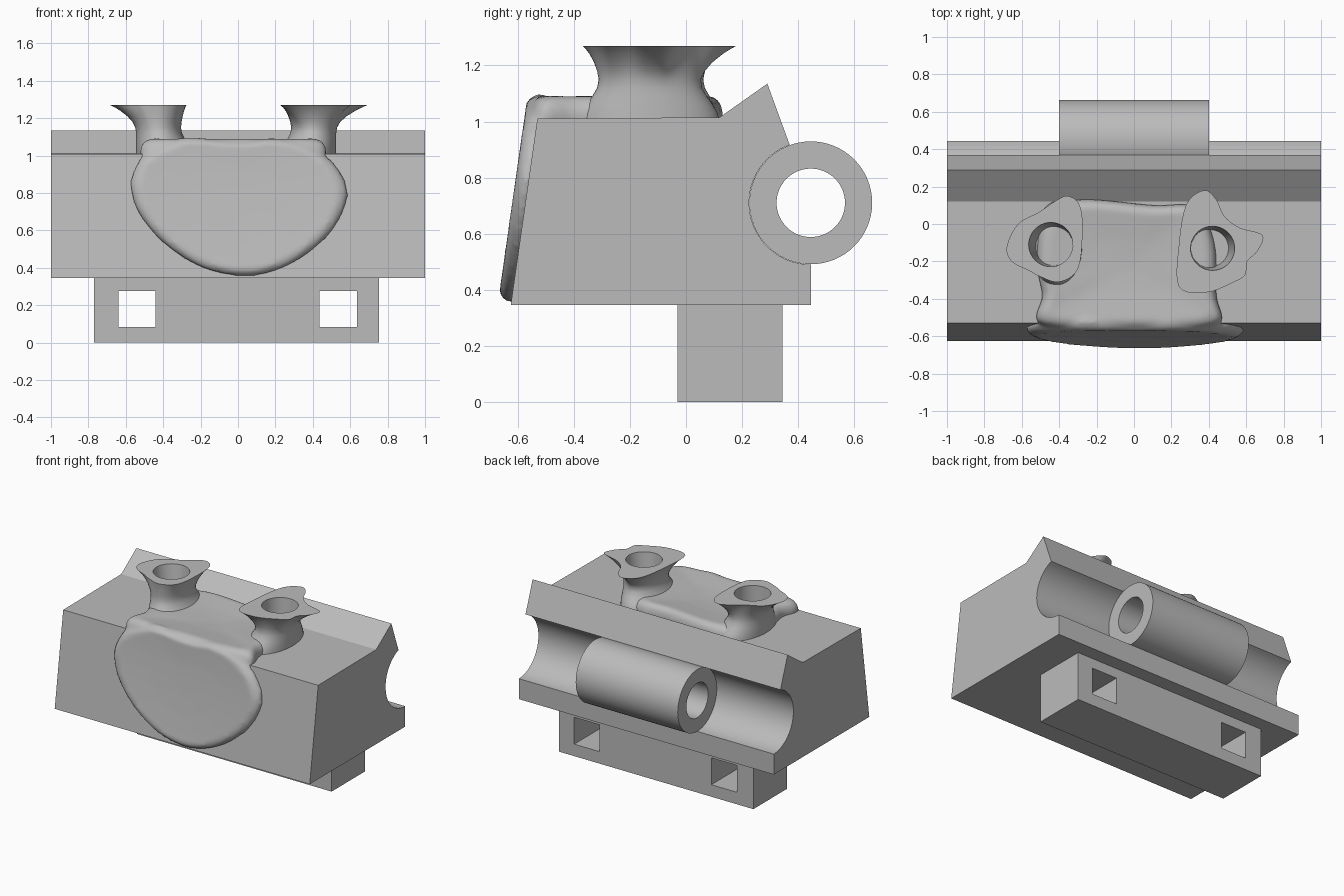
import bpy, bmesh, math
from mathutils import Vector

cube = bpy.data.objects.get("Cube")
if cube:
    bpy.data.objects.remove(cube, do_unlink=True)

GREY = (0.5, 0.5, 0.5, 1)
mat = bpy.data.materials.new("plain grey")
mat.use_nodes = True
mat.diffuse_color = GREY
mat.node_tree.nodes["Principled BSDF"].inputs["Base Color"].default_value = GREY


def finish(name, bm, smooth=None):
    """Turn a bmesh into a named, shaded object."""
    bmesh.ops.recalc_face_normals(bm, faces=bm.faces)
    mesh = bpy.data.meshes.new(name)
    bm.to_mesh(mesh)
    bm.free()
    mesh.materials.append(mat)
    ob = bpy.data.objects.new(name, mesh)
    bpy.context.collection.objects.link(ob)
    select(ob)
    if smooth:
        bpy.ops.object.shade_smooth_by_angle(angle=math.radians(smooth))
    return ob


def select(ob):
    bpy.ops.object.select_all(action="DESELECT")
    ob.select_set(True)
    bpy.context.view_layer.objects.active = ob


def loft(bm, rings, closed=False):
    """Skin a list of equal rings; cap the ends unless closed on itself."""
    loops = [[bm.verts.new(p) for p in ring] for ring in rings]
    n = len(loops[0])
    pairs = list(zip(loops, loops[1:])) + ([(loops[-1], loops[0])] if closed else [])
    for a, b in pairs:
        for i in range(n):
            j = (i + 1) % n
            bm.faces.new((a[i], a[j], b[j], b[i]))
    if not closed:
        bm.faces.new(loops[0])
        bm.faces.new(loops[-1])


def spline(points, steps=5):
    """Closed smooth curve through 2D points."""
    pts = [Vector(p) for p in points]
    n, out = len(pts), []
    for i in range(n):
        a, b, c, d = (pts[(i + k) % n] for k in (-1, 0, 1, 2))
        for s in range(steps):
            t = s / steps
            out.append(b + (c - a) * t / 2 + (a - 2.5 * b + 2 * c - d / 2) * t * t
                       + (1.5 * (b - c) + (d - a) / 2) * t ** 3)
    return out


def arc(radius, start, end, count):
    """Points on a circle round the hinge axis, as (y, z)."""
    angles = [math.radians(start + (end - start) * i / count) for i in range(count + 1)]
    return [(0.445 + radius * math.cos(a), 0.71 + radius * math.sin(a)) for a in angles]


# Main block with the hinge channel along its back
profile = [(-0.625, 0.345), (0.445, 0.345)] + arc(0.22, 270, 110, 32)
profile += [(0.29, 1.135), (0.12, 1.015), (-0.53, 1.01)]
bm = bmesh.new()
loft(bm, [[(x, y, z) for y, z in profile] for x in (-1, 1)])
finish("main_block", bm, 20)

# Hinge tube lying in the channel
bm = bmesh.new()
loft(bm, [[(x, y, z) for y, z in arc(r, 0, 360, 64)[:-1]]
          for x, r in ((-0.4, 0.219), (0.4, 0.219), (0.4, 0.122), (-0.4, 0.122))], True)
finish("hinge_tube", bm, 30)

# Foot bar with two square windows
xs = (-0.77, -0.64, -0.44, 0.435, 0.635, 0.755)
zs = (0, 0.085, 0.275, 0.345)
bm = bmesh.new()
grid = [[bm.verts.new((x, -0.03, z)) for z in zs] for x in xs]
for i in range(len(xs) - 1):
    for k in range(len(zs) - 1):
        if k != 1 or i not in (1, 3):
            bm.faces.new((grid[i][k], grid[i + 1][k], grid[i + 1][k + 1], grid[i][k + 1]))
ext = bmesh.ops.extrude_face_region(bm, geom=bm.faces[:], use_keep_orig=True)
back = [g for g in ext["geom"] if isinstance(g, bmesh.types.BMVert)]
bmesh.ops.translate(bm, verts=back, vec=(0, 0.375, 0))
bmesh.ops.dissolve_limit(bm, angle_limit=0.01, verts=bm.verts, edges=bm.edges)
finish("foot_bar", bm)

# Soft saddle: oval front apron joined to a pad on top
apron = spline([(-0.57, 0.83), (-0.55, 0.925), (-0.49, 1.01), (-0.365, 1.07), (-0.26, 1.095),
                (0.01, 1.075), (0.195, 1.09), (0.38, 1.05), (0.515, 0.95), (0.58, 0.82),
                (0.555, 0.695), (0.46, 0.555), (0.275, 0.42), (0.06, 0.36),
                (-0.18, 0.4), (-0.39, 0.53), (-0.525, 0.69)])
mid = Vector((0, 0.77))


def apron_ring(scale, offset):
    pts = [mid + (p - mid) * scale for p in apron]
    return [(p.x, -0.575 - (p.y - 0.695) * -0.143 + offset, p.y) for p in pts]


bm = bmesh.new()
loft(bm, [apron_ring(s, o) for s, o in ((0.5, 0.05), (0.94, 0.04), (0.99, 0.02), (1.01, -0.005),
                                       (0.985, -0.03), (0.92, -0.048), (0.8, -0.045),
                                       (0.5, -0.04), (0.2, -0.038))])
pad = spline([(-0.49, -0.54), (0, -0.56), (0.44, -0.54), (0.44, -0.38), (0.43, -0.1),
              (0.33, 0.09), (0.1, 0.1), (-0.3, 0.13), (-0.48, 0.04), (-0.52, -0.2), (-0.49, -0.38)])
hub = Vector((-0.02, -0.22))
loft(bm, [[(*(hub + (p - hub) * s), z) for p in pad]
          for s, z in ((0.96, 0.96), (1, 1), (1, 1.04), (0.96, 1.075), (0.88, 1.092),
                       (0.7, 1.085), (0.4, 1.075), (0.1, 1.07))])
saddle = finish("saddle", bm)
remesh = saddle.modifiers.new("blend", "REMESH")
remesh.mode = "VOXEL"
remesh.voxel_size = 0.015
soften = saddle.modifiers.new("soften", "SMOOTH")
soften.iterations = 4
for m in ("blend", "soften"):
    bpy.ops.object.modifier_apply(modifier=m)
bpy.ops.object.shade_smooth()


# Flared posts with a bored socket
def post(name, outline, waist, hole, inward):
    rim = spline(outline)
    waist, hole = Vector(waist), Vector(hole)

    def oval(centre, rx, ry):
        dirs = [(p - hole).normalized() for p in rim]
        return [centre + Vector((d.x * rx, d.y * ry)) for d in dirs]

    neck = oval(waist, 0.12, 0.18)
    foot = oval(waist + Vector((inward * 0.03, 0)), 0.15, 0.25)
    rings = []
    for target, levels in (
            (foot, ((0.98, 1.05), (1.03, 0.9), (1.06, 0.65), (1.09, 0.35), (1.12, 0.1))),
            (rim, ((1.15, 0.03), (1.18, 0.14), (1.21, 0.34), (1.24, 0.62), (1.257, 0.82), (1.27, 1)))):
        for z, t in levels:
            rings.append([(*a.lerp(b, t), z) for a, b in zip(neck, target)])
    rings.append([(*p, 1.27) for p in oval(hole, 0.118, 0.118)])
    rings.append([(*p, 1.03) for p in oval(waist, 0.1, 0.1)])
    bm = bmesh.new()
    loft(bm, rings)
    finish(name, bm, 50)


post("right_post",
     [(-0.355, 0.15), (-0.29, 0.1), (-0.275, -0.04), (-0.3, -0.24), (-0.4, -0.31), (-0.505, -0.28),
      (-0.56, -0.25), (-0.655, -0.2), (-0.68, -0.12), (-0.62, 0), (-0.505, 0.065), (-0.425, 0.12)],
     (-0.425, -0.12), (-0.445, -0.11), 1)
post("left_post",
     [(0.375, 0.18), (0.44, 0.13), (0.485, 0.04), (0.565, -0.02), (0.687, -0.06), (0.66, -0.145),
      (0.605, -0.2), (0.595, -0.27), (0.535, -0.31), (0.39, -0.365), (0.24, -0.335),
      (0.24, -0.11), (0.28, 0.105)],
     (0.405, -0.13), (0.42, -0.13), -1)
